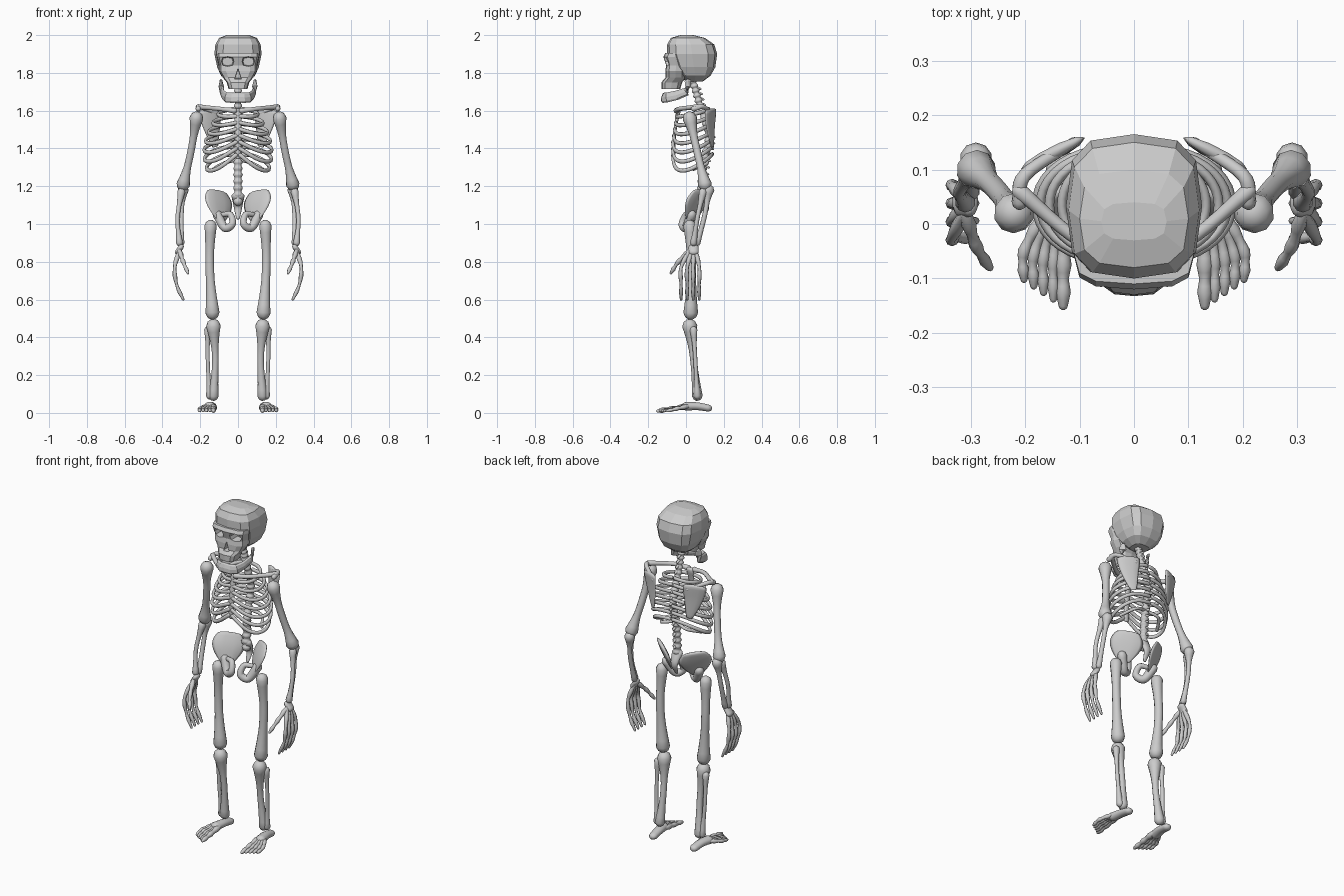
import bpy, bmesh
from math import sin, cos, pi, copysign
from mathutils import Vector

if "Cube" in bpy.data.objects:
    bpy.data.objects.remove(bpy.data.objects["Cube"])

bone_material = bpy.data.materials.new("bone grey")
bone_material.use_nodes = True
bone_material.diffuse_color = (0.6, 0.6, 0.6, 1)
shader = bone_material.node_tree.nodes["Principled BSDF"]
shader.inputs["Base Color"].default_value = bone_material.diffuse_color


def loft(name, rings, smooth):
    """Skin a stack of equal vertex rings and cap both ends."""
    mesh_builder = bmesh.new()
    rows = [[mesh_builder.verts.new(point) for point in ring] for ring in rings]
    for low, high in zip(rows, rows[1:]):
        for i in range(len(low)):
            mesh_builder.faces.new((low[i - 1], low[i], high[i], high[i - 1]))
    mesh_builder.faces.new(rows[0])
    mesh_builder.faces.new(rows[-1])
    bmesh.ops.recalc_face_normals(mesh_builder, faces=mesh_builder.faces)
    for face in mesh_builder.faces:
        face.smooth = smooth
    mesh = bpy.data.meshes.new(name)
    mesh_builder.to_mesh(mesh)
    mesh_builder.free()
    mesh.materials.append(bone_material)
    part = bpy.data.objects.new(name, mesh)
    bpy.context.collection.objects.link(part)
    return part


def spline(points, steps):
    """Smooth curve through all the points."""
    knots = [Vector(point) for point in points]
    knots = [2 * knots[0] - knots[1]] + knots + [2 * knots[-1] - knots[-2]]
    path = []
    for before, start, end, after in zip(knots, knots[1:], knots[2:], knots[3:]):
        leave, arrive = (end - before) / 2, (after - start) / 2
        for k in range(steps):
            t = k / steps
            ease = t * t * (3 - 2 * t)
            path.append(start.lerp(end, ease) + leave * t * (1 - t) ** 2 - arrive * t * t * (1 - t))
    return path + [knots[-2]]


def tube(name, points, radius, mirror=1, ref=(0, -1, 0), flat=1, steps=6, sides=10, smooth=True):
    """Round-ended bone; radius is a rule along its length, flat squashes it across ref."""
    path = spline(points, steps)
    last = len(path) - 1
    dome = [(0.9, 0.3), (0.6, 0.75), (0, 1)]
    rings = []
    for i, centre in enumerate(path):
        along = (path[min(i + 1, last)] - path[max(i - 1, 0)]).normalized()
        wide = Vector(ref)
        wide = (wide - along * wide.dot(along)).normalized()
        thin = along.cross(wide) * flat
        size = radius(i / last)
        slices = [(0, 1)]
        if i == 0:
            slices = [(-offset, scale) for offset, scale in dome]
        elif i == last:
            slices = dome[::-1]
        for offset, scale in slices:
            middle = centre + along * offset * size * flat
            ring = []
            for j in range(sides):
                angle = 2 * pi * j / sides
                point = middle + size * scale * (wide * cos(angle) + thin * sin(angle))
                ring.append((point.x * mirror, point.y, point.z))
            rings.append(ring)
    return loft(name, rings, smooth)


def even(size):
    return lambda t: size


def taper(first, last):
    return lambda t: first + (last - first) * t


def knobbed(shaft, first, last, reach=0.3):
    """Slim shaft that swells towards both ends."""
    def rule(t):
        head, tail = max(0, 1 - t / reach), max(0, 1 - (1 - t) / reach)
        return shaft + (first - shaft) * head ** 1.5 + (last - shaft) * tail ** 1.5
    return rule


def knuckles(size):
    return lambda t: size * (1 - t / 3 + 0.35 * sin(3 * pi * t) ** 2)


# Skull: faceted rings given as height, half width, front, back
def squarish(value):
    return copysign(abs(value) ** 0.65, value)


def skull_part(name, levels):
    angles = [pi * k / 6 for k in range(12)]
    return loft(name, [[(width * squarish(sin(a)), (front + back) / 2 + (back - front) / 2 * squarish(cos(a)), z)
                        for a in angles] for z, width, front, back in levels], False)


cranium = skull_part("cranium", [
    (1.755, 0.05, 0, 0.09), (1.785, 0.09, -0.03, 0.13), (1.83, 0.11, -0.07, 0.155),
    (1.9, 0.125, -0.1, 0.165), (1.95, 0.12, -0.1, 0.15), (1.985, 0.1, -0.08, 0.1), (2, 0.06, -0.03, 0.04)])
face = skull_part("face", [
    (1.715, 0.05, -0.13, -0.03), (1.75, 0.06, -0.13, -0.02), (1.775, 0.08, -0.11, 0),
    (1.81, 0.1, -0.11, 0), (1.84, 0.1, -0.105, 0), (1.885, 0.11, -0.12, 0), (1.905, 0.11, -0.11, 0)])


def cutter(name, x, z, half_width, half_height, sides):
    """Tapering prism that opens a hollow in the face."""
    angles = [2 * pi * k / sides for k in range(sides)]
    return loft(name, [[(x + scale * half_width * squarish(sin(a)), y, z + scale * half_height * squarish(cos(a)))
                        for a in angles] for y, scale in ((-0.2, 1.2), (-0.05, 0.8))], False)


cutters = [cutter("left_socket_cutter", 0.055, 1.86, 0.035, 0.027, 8),
           cutter("right_socket_cutter", -0.055, 1.86, 0.035, 0.027, 8),
           cutter("nose_cutter", 0, 1.79, 0.02, 0.035, 3)]
for part in (cranium, face):
    bpy.context.view_layer.objects.active = part
    for tool in cutters:
        hollow = part.modifiers.new(tool.name, "BOOLEAN")
        hollow.operation, hollow.solver, hollow.object = "DIFFERENCE", "EXACT", tool
        bpy.ops.object.modifier_apply(modifier=hollow.name)
for tool in cutters:
    bpy.data.objects.remove(tool)

# Jaw: one tall bar bent from hinge to hinge
jaw_side = [(0.09, 0.01, 1.76), (0.085, 0, 1.7), (0.06, -0.1, 1.67)]
tube("jaw", jaw_side + [(0, -0.12, 1.67)] + [(-x, y, z) for x, y, z in reversed(jaw_side)],
     lambda t: 0.018 + 0.01 * sin(pi * t), ref=(0, 0.25, 1), flat=0.4, sides=8, steps=2, smooth=False)

# Spine with a swelling and a spur for each vertebra
spine_path = [(0, 0.03, 1.78), (0, 0.07, 1.64), (0, 0.12, 1.47), (0, 0.09, 1.31), (0, 0.08, 1.12)]
tube("spine", spine_path, lambda t: 0.018 + 0.004 * t + 0.004 * cos(44 * pi * t), ref=(1, 0, 0), steps=26)
for i, root in enumerate(spline(spine_path, 5)[2:-2]):
    tube(f"vertebra_spur_{i + 1}", [root, root + Vector((0, 0.03, -0.01))], taper(0.011, 0.007),
         ref=(1, 0, 0), steps=1, sides=6)
tube("sacrum", [(0, 0.08, 1.15), (0, 0.11, 1.09), (0, 0.09, 1.03)], taper(0.035, 0.01), ref=(1, 0, 0), flat=0.6)
tube("sternum", [(0, -0.04, 1.6), (0, -0.06, 1.48), (0, -0.065, 1.35)], knobbed(0.018, 0.026, 0.015),
     ref=(1, 0, 0), flat=0.5)


def rib_path(i):
    """Half hoop that sags towards the front, then climbs to the breastbone."""
    width = 0.09 + 0.08 * sin(pi * (i + 0.2) / 9)
    back, front, sag = 1.61 - 0.04 * i, 1.57 - 0.034 * i, 0.01 + 0.012 * i
    reach = 0.085 + 0.005 * min(i, 4)
    path = []
    for k in range(11):
        t = k / 10
        path.append((0.01 + width * sin(pi * t) ** 0.85, 0.035 + reach * cos(pi * t),
                     back + (front - back) * t - 7 * sag * t * t * (1 - t)))
    return path


for side, sign in (("left", 1), ("right", -1)):
    def bone(name, points, radius, **options):
        tube(f"{side}_{name}", points, radius, sign, **options)

    for i in range(7):
        bone(f"rib_{i + 1}", rib_path(i), even(0.011), ref=(0, 0, 1), flat=0.8, steps=2, sides=8)
    bone("floating_rib", [(0.01, 0.1, 1.34), (0.08, 0.11, 1.32), (0.13, 0.04, 1.29)], even(0.009), ref=(0, 0, 1))

    # Shoulder
    bone("clavicle", [(0.02, -0.05, 1.6), (0.1, -0.03, 1.61), (0.21, 0.06, 1.62)], knobbed(0.012, 0.016, 0.015))
    bone("scapula", [(0.15, 0.13, 1.6), (0.14, 0.13, 1.52), (0.12, 0.14, 1.41)],
         lambda t: 0.065 * cos(1.3 * t), ref=(2, -1, 0), flat=0.18)
    bone("acromion", [(0.11, 0.15, 1.58), (0.2, 0.09, 1.62), (0.21, 0.04, 1.61)], taper(0.01, 0.015))

    # Arm
    bone("humerus", [(0.22, 0.02, 1.56), (0.25, 0.06, 1.38), (0.29, 0.1, 1.21)], knobbed(0.02, 0.038, 0.037))
    bone("ulna", [(0.29, 0.12, 1.18), (0.3, 0.1, 1.05), (0.3, 0.06, 0.9)], knobbed(0.013, 0.03, 0.017))
    bone("radius", [(0.3, 0.09, 1.17), (0.32, 0.06, 1.03), (0.31, 0.04, 0.9)], knobbed(0.012, 0.022, 0.019))

    # Hand
    bone("wrist", [(0.3, 0.04, 0.88), (0.32, 0.04, 0.85)], even(0.027), flat=0.55)
    for i in range(4):
        y = 0.07 - 0.032 * i
        bone(f"finger_{i + 1}", [(0.31, 0.05 - 0.01 * i, 0.86), (0.335, y, 0.77), (0.325, y, 0.68),
                                 (0.29, y, 0.6)], knuckles(0.01), ref=(0, 1, 0), sides=8)
    bone("thumb", [(0.31, 0.02, 0.86), (0.29, -0.04, 0.8), (0.265, -0.08, 0.74)], knuckles(0.011),
         ref=(1, 0, 0), sides=8)

    # Pelvis
    bone("hip_blade", [(0.09, 0.02, 1.02), (0.1, 0.05, 1.1), (0.11, 0.08, 1.17)],
         lambda t: 0.03 + 0.06 * sin(0.8 * pi * t), ref=(7, -6, 0), flat=0.16)
    bone("hip_hook", [(0.11, 0.03, 1.05), (0.07, 0, 0.98), (0.03, -0.02, 1), (0.04, 0, 1.05), (0.08, 0.02, 1.05)],
         taper(0.026, 0.013))

    # Leg
    bone("femur", [(0.145, 0.02, 0.99), (0.15, 0.03, 0.78), (0.135, 0.025, 0.53)], knobbed(0.024, 0.034, 0.039, 0.35))
    bone("tibia", [(0.13, 0.02, 0.46), (0.12, 0.04, 0.28), (0.13, 0.06, 0.09)], knobbed(0.018, 0.04, 0.028, 0.4))
    bone("fibula", [(0.16, 0.04, 0.44), (0.16, 0.05, 0.27), (0.15, 0.06, 0.09)], knobbed(0.011, 0.02, 0.02))

    # Foot
    bone("heel", [(0.135, 0.12, 0.025), (0.14, 0.06, 0.035), (0.15, 0, 0.035)], taper(0.024, 0.03),
         ref=(1, 0, 0), flat=0.8)
    for i in range(5):
        x, y = 0.13 + 0.018 * i, -0.15 + 0.012 * i
        bone(f"toe_{i + 1}", [(0.13 + 0.01 * i, 0.01, 0.035), (x, y / 2, 0.022), (x, y, 0.01)],
             knuckles(0.013 if i == 0 else 0.01), ref=(1, 0, 0), sides=8)
